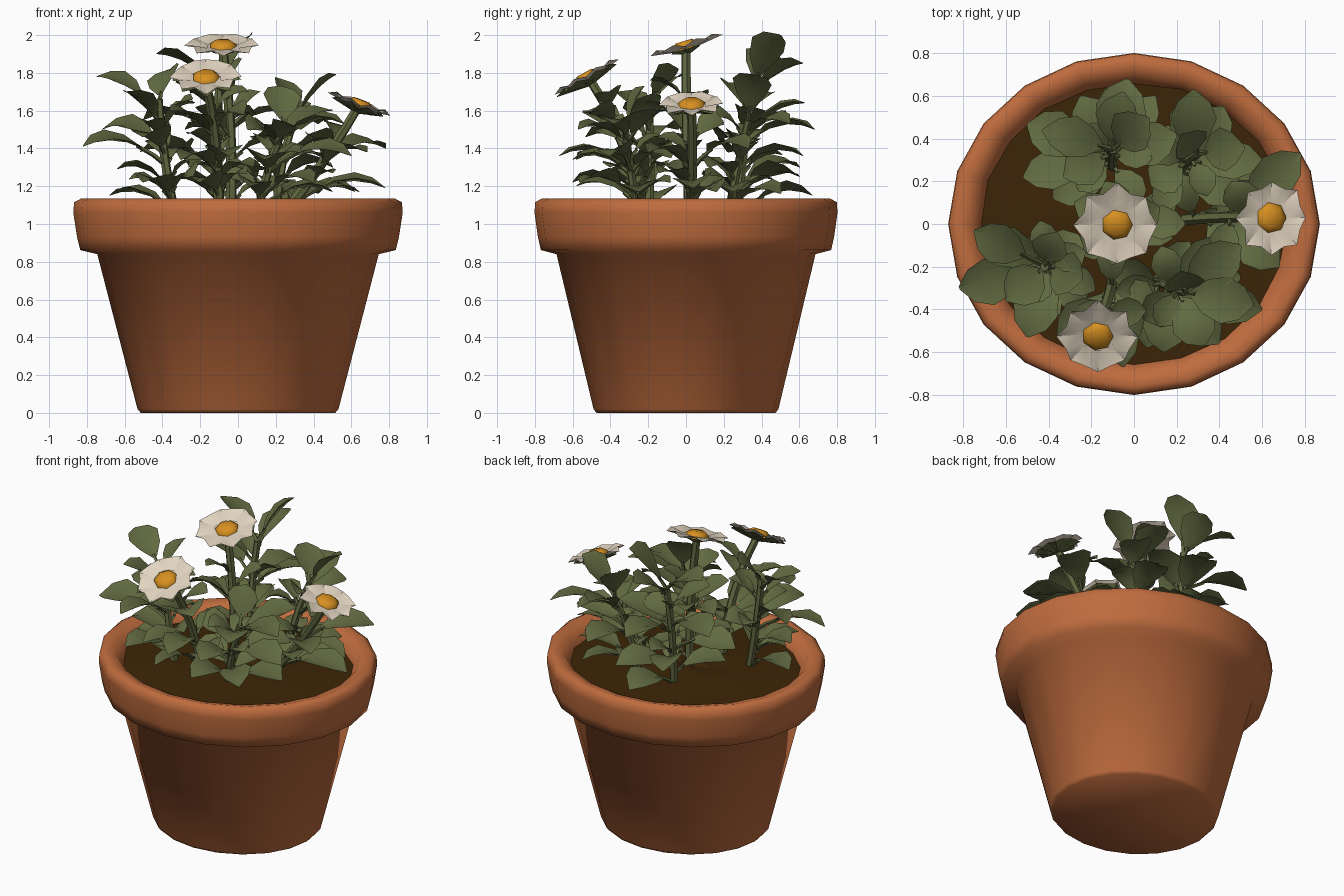
import bpy, bmesh, math, random
from mathutils import Vector

if "Cube" in bpy.data.objects:
    bpy.data.objects.remove(bpy.data.objects["Cube"])

random.seed(4)
YS = 0.92  # the pot is slightly narrower front to back


def mat(name, rgb):
    m = bpy.data.materials.new(name)
    m.diffuse_color = (*rgb, 1)
    m.use_nodes = True
    m.node_tree.nodes["Principled BSDF"].inputs["Base Color"].default_value = m.diffuse_color
    return m


TERRACOTTA = mat("terracotta", (0.52, 0.15, 0.048))
SOIL = mat("dark_soil", (0.045, 0.018, 0.002))
LEAF = mat("leaf_green", (0.12, 0.142, 0.052))
PETAL = mat("cream_petal", (0.76, 0.66, 0.53))
CENTRE = mat("orange_centre", (0.68, 0.28, 0.015))


def finish(bm, name, m, angle=45):
    me = bpy.data.meshes.new(name)
    bm.normal_update()
    bm.to_mesh(me)
    bm.free()
    me.materials.append(m)
    for p in me.polygons:
        p.use_smooth = True
    me.set_sharp_from_angle(angle=math.radians(angle))
    ob = bpy.data.objects.new(name, me)
    bpy.context.collection.objects.link(ob)
    return ob


def bridge(bm, a, b):
    n = len(a)
    for i in range(n):
        bm.faces.new((a[i], a[(i + 1) % n], b[(i + 1) % n], b[i]))


def lathe(name, profile, seg, m, angle, jitter=0.0):
    bm = bmesh.new()
    rings = []
    for r, z in profile:
        rings.append([bm.verts.new((r * math.cos(t), YS * r * math.sin(t),
                                    z + random.uniform(-jitter, jitter)))
                      for t in (2 * math.pi * i / seg for i in range(seg))])
    for a, b in zip(rings, rings[1:]):
        bridge(bm, a, b)
    bm.faces.new(rings[0][::-1])
    bm.faces.new(rings[-1])
    return finish(bm, name, m, angle)


# pot: tapered wall with a heavy rolled rim
lathe("pot", [(0.515, 0), (0.532, 0.02), (0.745, 0.84), (0.835, 0.862), (0.852, 0.93),
              (0.872, 1.06), (0.868, 1.115), (0.83, 1.135), (0.76, 1.115),
              (0.72, 1.05), (0.69, 0.96)], 20, TERRACOTTA, 66)

# soil: lumpy disc just under the rim
lathe("soil", [(0.725, 1.045), (0.58, 1.05), (0.44, 1.06), (0.3, 1.065), (0.15, 1.07),
               (0.03, 1.07)], 20, SOIL, 20, 0.014)


def curve(a, b, c, t):
    return a * (1 - t) ** 2 + b * 2 * t * (1 - t) + c * t * t


def tube(bm, pts, r0, r1, seg=6):
    rings = []
    for i, p in enumerate(pts):
        d = (pts[min(i + 1, len(pts) - 1)] - pts[max(i - 1, 0)]).normalized()
        v = d.cross(Vector((0.31, 0.95, 0.02))).normalized()
        u = v.cross(d)
        r = r0 + (r1 - r0) * i / (len(pts) - 1)
        rings.append([bm.verts.new(p + r * (u * math.cos(k) + v * math.sin(k)))
                      for k in (2 * math.pi * j / seg for j in range(seg))])
    for a, b in zip(rings, rings[1:]):
        bridge(bm, a, b)
    bm.faces.new(rings[-1])


def leaf(bm, base, tip, width):
    # arched petiole and blade, folded along the midrib, top turned to the outside
    flat = Vector((tip.x - base.x, tip.y - base.y, 0))
    arch = 0.12 if tip.z > 1.6 else 0.24
    mid = (base + tip) / 2 + Vector((0, 0, 0.04 + arch * flat.length))
    start = 0.16 if (tip - base).length < 0.4 else 0.3
    tube(bm, [curve(base, mid, tip, t) for t in (0, start * 0.5, start + 0.05)], 0.014, 0.01, 4)
    out = Vector((tip.x, tip.y, 0)).normalized() * 0.4
    side = flat.normalized().cross(Vector((0, 0, 1)) + out)
    side = (side + Vector((0, 0, random.uniform(-0.2, 0.2)))).normalized()
    rows = []
    for k, w in ((0, 0.15), (0.25, 0.72), (0.55, 1.0), (0.8, 0.7), (1, 0.06)):
        t = start + (1 - start) * k
        p = curve(base, mid, tip, t)
        tan = (curve(base, mid, tip, t + 0.05) - p).normalized()
        up = side.cross(tan).normalized()
        if up.z < 0:
            up = -up
        h = w * width / 2
        rows.append([bm.verts.new(p + side * s * h + up * (0.3 * h * abs(s))) for s in (-1, 0, 1)])
    for a, b in zip(rows, rows[1:]):
        for i in (0, 1):
            bm.faces.new((a[i], a[i + 1], b[i + 1], b[i]))


def plant(name, base, bend, top, r, tips, width=0.2, fill=5):
    base, bend, top = Vector(base), Vector(bend), Vector(top)
    bm = bmesh.new()
    tube(bm, [curve(base, bend, top, i / 6) for i in range(7)], r * 1.2, r)
    for tip in tips:
        tip = Vector(tip)
        rise = 0.18 if tip.z > 1.6 else 0.1
        t = min(1, max(0.03, (tip.z - rise - base.z) / (top.z - base.z)))
        leaf(bm, curve(base, bend, top, t), tip, width * random.uniform(0.95, 1.15))
    # short inner leaves spiralling up the stem
    for i in range(fill):
        t = 0.15 + 0.8 * i / fill
        p = curve(base, bend, top, t)
        a = 2.4 * i + base.x * 9
        reach = 0.24 - 0.06 * t
        leaf(bm, p, p + Vector((reach * math.cos(a), reach * math.sin(a), 0.11)), 0.15)
    return finish(bm, name, LEAF, 35)


# leafy plants: stem base, bend, top, radius, leaf tips
plant("back_plant", (-0.1, 0.27, 1.03), (-0.12, 0.3, 1.4), (-0.1, 0.35, 1.72), 0.022, [
    (0.07, 0.5, 2.0), (-0.43, 0.44, 1.9), (-0.05, 0.62, 1.85), (-0.33, 0.22, 1.75),
    (-0.5, 0.47, 1.55), (-0.03, 0.68, 1.5), (0.2, 0.42, 1.6), (-0.52, 0.22, 1.38),
    (-0.25, 0.6, 1.3), (0.1, 0.6, 1.25), (-0.38, 0.12, 1.22), (-0.05, 0.67, 1.15)], 0.21)
plant("back_right_plant", (0.2, 0.22, 1.03), (0.22, 0.28, 1.35), (0.3, 0.33, 1.55), 0.02, [
    (0.28, 0.63, 1.64), (0.52, 0.36, 1.79), (0.22, 0.42, 1.77), (0.42, 0.55, 1.53),
    (0.6, 0.3, 1.42), (0.08, 0.18, 1.45), (0.3, 0.62, 1.36), (0.5, 0.12, 1.3),
    (0.62, 0.25, 1.17), (0.42, 0.5, 1.16)])
plant("left_plant", (-0.33, -0.2, 1.03), (-0.4, -0.18, 1.35), (-0.42, -0.2, 1.66), 0.022, [
    (-0.75, -0.03, 1.78), (-0.6, -0.36, 1.7), (-0.36, -0.04, 1.82), (-0.24, -0.26, 1.66),
    (-0.82, -0.3, 1.41), (-0.72, -0.04, 1.5), (-0.5, -0.53, 1.46), (-0.26, -0.05, 1.4),
    (-0.64, -0.2, 1.29), (-0.5, -0.48, 1.22), (-0.24, -0.38, 1.25), (-0.68, -0.12, 1.15)], 0.2)
plant("front_right_plant", (0.1, -0.25, 1.03), (0.15, -0.3, 1.3), (0.24, -0.32, 1.5), 0.02, [
    (0.22, -0.22, 1.73), (0.5, -0.1, 1.6), (0.56, -0.38, 1.53), (0.33, -0.57, 1.5),
    (0.05, -0.45, 1.5), (0.6, -0.4, 1.36), (0.14, -0.6, 1.34), (0.45, -0.08, 1.35),
    (0.4, -0.56, 1.22), (0.06, -0.58, 1.2), (0.5, -0.25, 1.17), (-0.1, -0.2, 1.25)])

# flower stalks with a few leaves each
plant("middle_stalk", (-0.04, 0.02, 1.03), (-0.02, 0, 1.5), (-0.08, 0, 1.92), 0.025, [
    (-0.22, -0.14, 1.62), (0.12, 0.08, 1.7), (-0.28, 0.1, 1.5), (0.24, 0.0, 1.42),
    (-0.26, -0.14, 1.3), (0.2, 0.1, 1.2)], 0.16, 3)
plant("front_stalk", (-0.1, -0.24, 1.03), (-0.1, -0.3, 1.45), (-0.17, -0.5, 1.75), 0.024, [
    (-0.36, -0.52, 1.6), (0.03, -0.52, 1.58), (-0.05, -0.67, 1.36), (-0.3, -0.58, 1.34),
    (-0.2, -0.6, 1.22), (0.08, -0.4, 1.3)], 0.18, 4)
plant("right_stalk", (0.22, 0.02, 1.03), (0.45, 0.04, 1.3), (0.63, 0.03, 1.61), 0.024, [
    (0.78, 0.33, 1.4), (0.68, -0.2, 1.38), (0.46, 0.2, 1.54), (0.5, -0.14, 1.27),
    (0.78, 0.04, 1.19), (0.64, 0.16, 1.17)], 0.19, 2)


def star(bm, rad, notch, z_in, z_out, n=8):
    # closed star-shaped disc of creased petals, slightly cupped
    top, low = [], []
    for i in range(2 * n):
        t = math.pi * i / n
        tipped = i % 2 == 0
        r = rad * (random.uniform(0.94, 1.04) if tipped else notch)
        top.append(bm.verts.new((r * math.cos(t), r * math.sin(t), z_out + (0 if tipped else 0.02))))
        q = 0.45 * rad
        low.append(bm.verts.new((q * math.cos(t), q * math.sin(t), z_in + (0 if tipped else 0.012))))
    bridge(bm, low, top[::1])
    bm.faces.new(low)
    bmesh.ops.reverse_faces(bm, faces=[f for f in bm.faces if f.normal.z < 0])
    base = bm.verts.new((0, 0, z_in - 0.015))
    for i in range(2 * n):
        bm.faces.new((top[(i + 1) % (2 * n)], top[i], base))
    bm.normal_update()
    for f in bm.faces:  # petals face up, underside faces down
        if (f.normal.z > 0) == (base in f.verts):
            f.normal_flip()


def flower(name, loc, normal, rad, back):
    rot = Vector((0, 0, 1)).rotation_difference(Vector(normal).normalized())
    parts = []
    bm = bmesh.new()
    star(bm, rad, 0.84, 0.0, 0.014)
    parts.append(finish(bm, name + "_petals", PETAL, 40))
    bm = bmesh.new()
    star(bm, rad * back, 0.8, -0.022, -0.012 + 0.01 * back)
    parts.append(finish(bm, name + "_sepals", LEAF, 40))
    bm = bmesh.new()
    rings = [[bm.verts.new((r * math.cos(k), r * math.sin(k), z))
              for k in (2 * math.pi * j / 7 for j in range(7))]
             for r, z in ((0.076, -0.005), (0.072, 0.02), (0.045, 0.04))]
    bridge(bm, rings[0], rings[1])
    bridge(bm, rings[1], rings[2])
    bm.faces.new(rings[2])
    parts.append(finish(bm, name + "_centre", CENTRE, 80))
    for ob in parts:
        ob.rotation_mode = 'QUATERNION'
        ob.rotation_quaternion = rot
        ob.location = loc


flower("middle_flower", (-0.08, 0.0, 1.93), (0.0, -0.3, 1), 0.20, 0.4)
flower("front_flower", (-0.17, -0.52, 1.765), (-0.02, -0.55, 1), 0.19, 0.97)
flower("right_flower", (0.64, 0.03, 1.62), (0.37, -0.03, 1), 0.175, 0.85)
